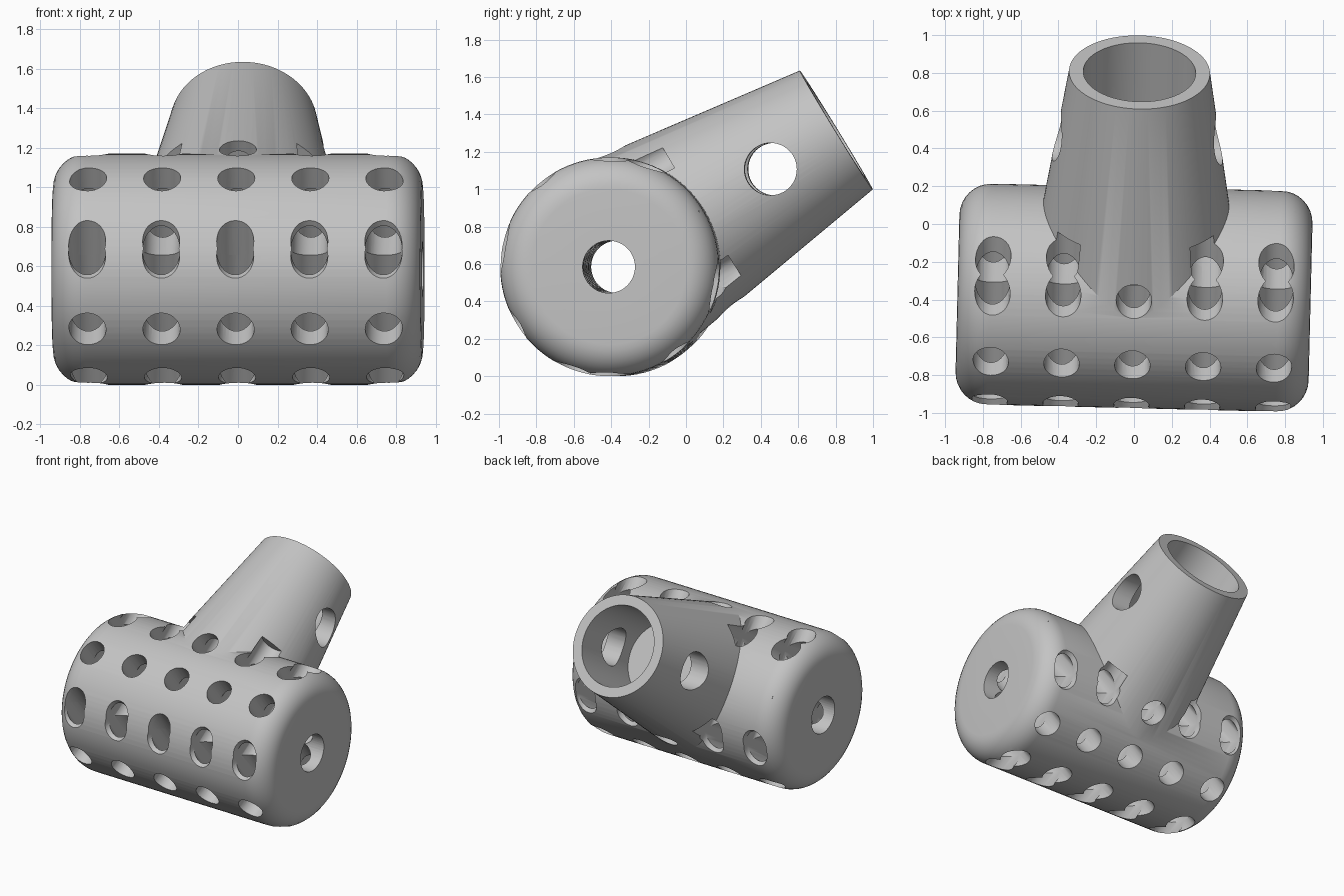
import bpy, bmesh, math
from mathutils import Matrix, Vector

cube = bpy.data.objects.get("Cube")
if cube:
    bpy.data.objects.remove(cube, do_unlink=True)

DRUM_R, DRUM_HALF, EDGE = 0.585, 0.935, 0.17
CENTRE = Vector((0, -0.39, 0.585))
TUBE_TILT, CROSS_TILT = math.radians(31.5), math.radians(128)

grey = bpy.data.materials.new("plain_grey")
grey.use_nodes = True
grey.diffuse_color = (0.55, 0.55, 0.55, 1)
grey.node_tree.nodes["Principled BSDF"].inputs["Base Color"].default_value = (0.55, 0.55, 0.55, 1)


def direction(angle):
    """Unit vector in the side plane, measured up from +y."""
    return Vector((0, math.cos(angle), math.sin(angle)))


def add_rod(bm, start, end, r1, r2=None, sides=32):
    """Capped cylinder or cone between two points."""
    axis = end - start
    turn = axis.to_track_quat('Z', 'Y').to_matrix().to_4x4()
    bmesh.ops.create_cone(bm, cap_ends=True, segments=sides, radius1=r1,
                          radius2=r1 if r2 is None else r2, depth=axis.length,
                          matrix=Matrix.Translation((start + end) / 2) @ turn)


def make_object(name, bm):
    bmesh.ops.recalc_face_normals(bm, faces=bm.faces)
    mesh = bpy.data.meshes.new(name)
    bm.to_mesh(mesh)
    bm.free()
    mesh.materials.append(grey)
    obj = bpy.data.objects.new(name, mesh)
    bpy.context.collection.objects.link(obj)
    return obj


def rod_object(name, *rods, sides=32):
    bm = bmesh.new()
    for rod in rods:
        add_rod(bm, *rod, sides=sides)
    return make_object(name, bm)


def drill_rows(name, angle, near, far):
    """Three rows of five parallel drills, aimed at one angle."""
    along, across = direction(angle), direction(angle + math.pi / 2)
    rods = []
    for i in range(-2, 3):
        for offset in (-0.36, 0, 0.36):
            base = Vector((i * 0.375, 0, 0)) + across * offset
            rods.append((base + along * near, base + along * far, 0.094))
    return rod_object(name, *rods)


# Drum: rounded profile spun around the x axis
bm = bmesh.new()
profile = [(-DRUM_HALF, 0)]
for side in (-1, 1):
    for i in range(9):
        a = math.pi / 2 * (i if side < 0 else 8 - i) / 8
        profile.append((side * (DRUM_HALF - EDGE + EDGE * math.cos(a)),
                        DRUM_R - EDGE + EDGE * math.sin(a)))
profile.append((DRUM_HALF, 0))
verts = [bm.verts.new((x, 0, r)) for x, r in profile]
edges = [bm.edges.new(pair) for pair in zip(verts, verts[1:])]
bmesh.ops.spin(bm, geom=verts + edges, cent=(0, 0, 0), axis=(1, 0, 0),
               angle=math.tau, steps=96, use_merge=True)
bmesh.ops.remove_doubles(bm, verts=bm.verts, dist=1e-5)
drum = make_object("drum_with_socket", bm)

# Tapered socket and everything drilled away
aim = direction(TUBE_TILT)
side_x = Vector((1, 0, 0))
steps = [
    ('UNION', rod_object("socket", (aim * 0, aim * 1.4, 0.577, 0.373), sides=96)),
    ('DIFFERENCE', rod_object("socket_bore", (aim * 0.75, aim * 1.6, 0.298), sides=64)),
    ('DIFFERENCE', rod_object("pin_hole", (aim - side_x, aim + side_x, 0.14), sides=48)),
    ('DIFFERENCE', rod_object("axle_hole", (-1.2 * side_x, 1.2 * side_x, 0.14), sides=48)),
    ('DIFFERENCE', drill_rows("socket_side_drills", TUBE_TILT, -0.9, 0.565)),
    ('DIFFERENCE', drill_rows("cross_drills", CROSS_TILT, -0.9, 0.9)),
]
for operation, tool in steps:
    tool.hide_render = True
    mod = drum.modifiers.new(tool.name, 'BOOLEAN')
    mod.operation, mod.object, mod.solver = operation, tool, 'EXACT'

# Bake the cuts and drop the helpers
bpy.context.view_layer.update()
result = bpy.data.meshes.new_from_object(drum.evaluated_get(bpy.context.evaluated_depsgraph_get()))
drum.modifiers.clear()
drum.data = result
for _, tool in steps:
    bpy.data.objects.remove(tool, do_unlink=True)

# Slight turn, placed on the ground
drum.data.transform(Matrix.Translation(CENTRE) @ Matrix.Rotation(math.radians(-1.4), 4, 'Z'))
bpy.ops.object.select_all(action='DESELECT')
drum.select_set(True)
bpy.context.view_layer.objects.active = drum
bpy.ops.object.shade_smooth_by_angle(angle=math.radians(30))
